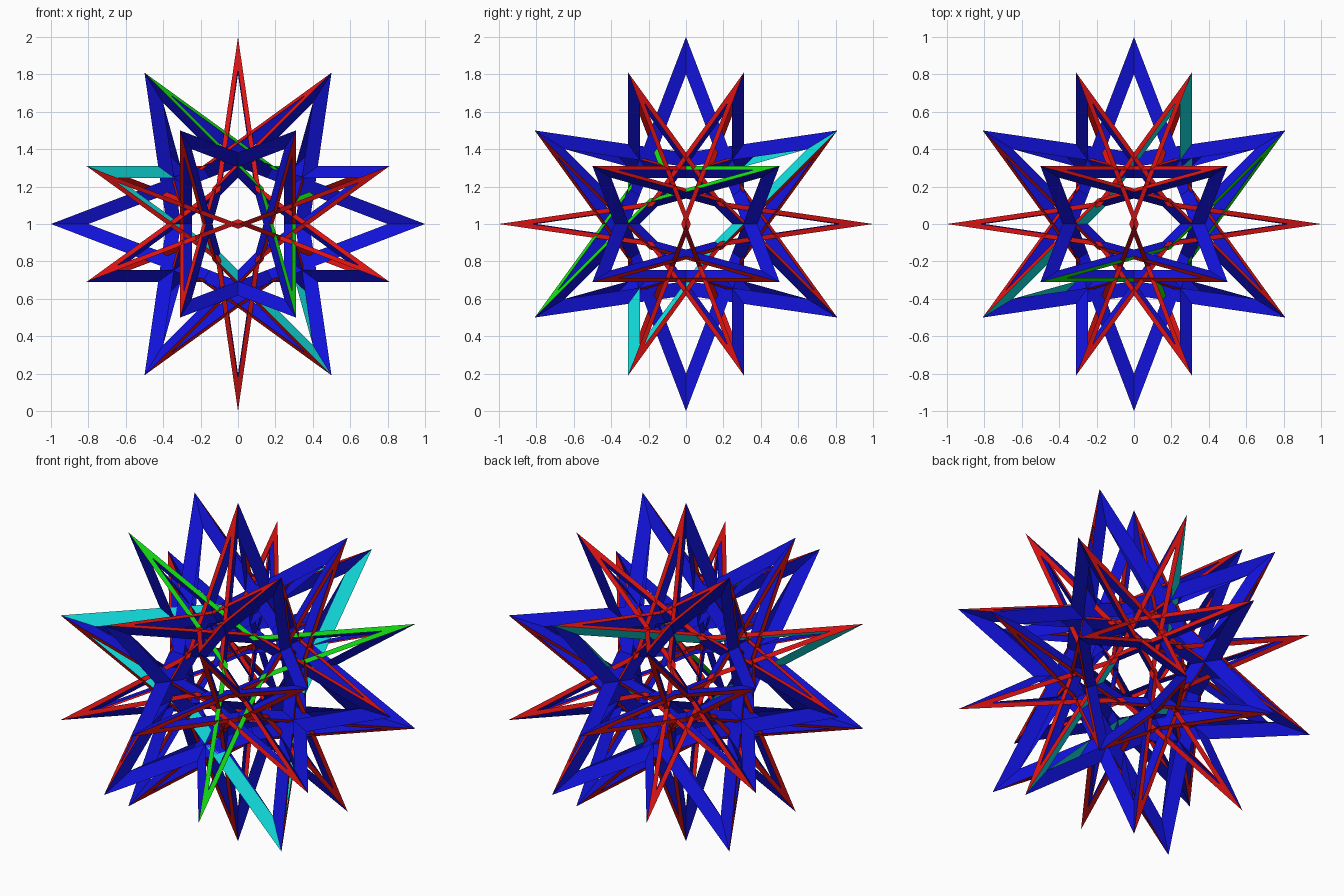
import bpy, bmesh, math
from itertools import product
from mathutils import Vector

cube = bpy.data.objects.get("Cube")
if cube:
    bpy.data.objects.remove(cube, do_unlink=True)

PHI = (1 + math.sqrt(5)) / 2
CORE = 1 / PHI ** 2          # radius of the inner corners
INSET = 0.8                  # opening size relative to each star
LIFT = Vector((0, 0, 1))


def material(name, rgb):
    m = bpy.data.materials.new(name)
    m.use_nodes = True
    m.diffuse_color = (*rgb, 1)
    m.node_tree.nodes["Principled BSDF"].inputs["Base Color"].default_value = (*rgb, 1)
    return m


HI, LO = 0.72, 0.006
red = material("red", (HI, LO, LO))
blue = material("blue", (LO, LO, HI))
green = material("green", (LO, HI, LO))
cyan = material("cyan", (LO, HI, HI))


def signed_cyclic(a, b, c):
    """All sign choices and cyclic shifts of one coordinate triple."""
    found = []
    for s in product((1, -1), repeat=3):
        p = [a * s[0], b * s[1], c * s[2]]
        for k in range(3):
            v = Vector(p[k:] + p[:k])
            if all((v - f).length > 1e-4 for f in found):
                found.append(v)
    return found


# Thirty tip directions and twenty threefold axes
tips = signed_cyclic(1, 0, 0) + signed_cyclic(0.5 / PHI, PHI / 2, 0.5)
axes = [v.normalized() for v in signed_cyclic(1, 1, 1) + signed_cyclic(0, PHI, 1 / PHI)]


def layer(axis, height):
    return [t for t in tips if abs(t.dot(axis) - height) < 0.01]


def ring(points, axis):
    """Sort points counter-clockwise about an axis."""
    u = axis.orthogonal().normalized()
    w = axis.cross(u)
    return sorted(points, key=lambda p: math.atan2(p.dot(w), p.dot(u)))


def add_star(bm, axis, outer, inner):
    """Flat three-pointed star frame with a similar opening."""
    centre = sum(outer, Vector()) / 3
    pts = ring(outer + inner, axis)
    rim = [bm.verts.new(p + LIFT) for p in pts]
    hole = [bm.verts.new(centre + (p - centre) * INSET + LIFT) for p in pts]
    for i in range(6):
        j = (i + 1) % 6
        bm.faces.new((rim[i], rim[j], hole[j], hole[i]))


def finish(bm, name, mat):
    mesh = bpy.data.meshes.new(name)
    bm.to_mesh(mesh)
    bm.free()
    mesh.materials.append(mat)
    bpy.context.collection.objects.link(bpy.data.objects.new(name, mesh))


narrow, wide, narrow_accent, wide_accent = (bmesh.new() for _ in range(4))
accent_axis = Vector((1, -1, 1)).normalized()
accent_tip = Vector((-PHI / 2, -0.5, 0.5 / PHI))

for n in axes:
    accent = n.dot(accent_axis) > 0.99

    # Narrow stars, off centre on every axis
    outer = layer(n, 0.357)
    inner = [t * CORE for t in layer(n, 0.934)]
    add_star(narrow_accent if accent else narrow, n, outer, inner)

    # Wide stars, two crossed in each central plane
    if n.dot(Vector((1, -1.1, 1.3))) > 0:
        equator = ring(layer(n, 0), n)
        for trio in (equator[0::2], equator[1::2]):
            marked = accent and any((t - accent_tip).length < 0.01 for t in trio)
            add_star(wide_accent if marked else wide, n, trio, [-t * CORE for t in trio])

finish(narrow, "narrow_star_frames", red)
finish(wide, "wide_star_frames", blue)
finish(narrow_accent, "narrow_star_accent", green)
finish(wide_accent, "wide_star_accent", cyan)
